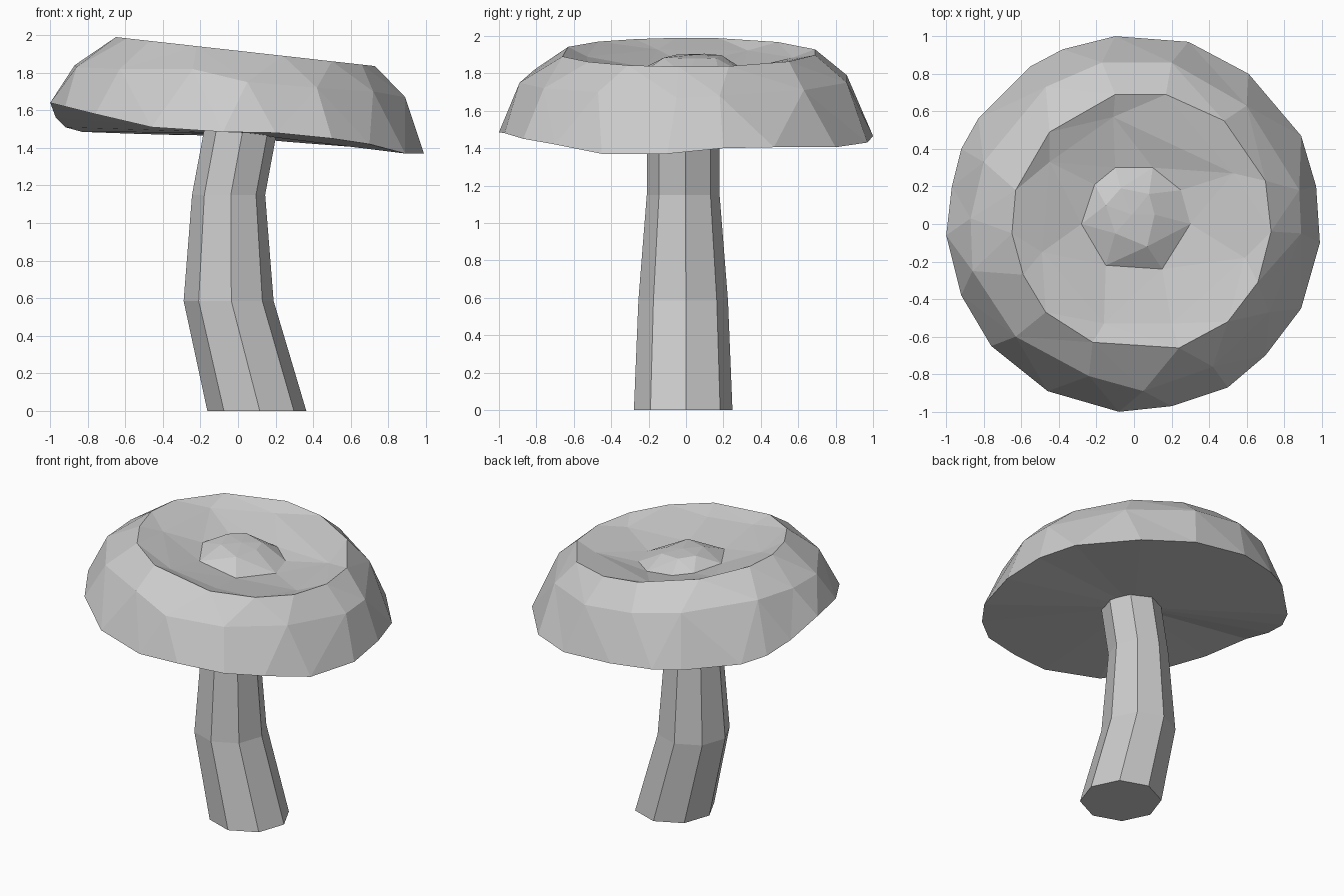
import bpy, bmesh
from math import atan2, cos, sin, pi, tau

if "Cube" in bpy.data.objects:
    bpy.data.objects.remove(bpy.data.objects["Cube"], do_unlink=True)

material = bpy.data.materials.new("plain grey")
material.use_nodes = True
GREY = (0.6, 0.6, 0.6, 1)
material.diffuse_color = GREY
material.node_tree.nodes["Principled BSDF"].inputs["Base Color"].default_value = GREY


def finish(bm, name):
    bmesh.ops.recalc_face_normals(bm, faces=bm.faces[:])
    mesh = bpy.data.meshes.new(name)
    bm.to_mesh(mesh)
    bm.free()
    mesh.materials.append(material)
    obj = bpy.data.objects.new(name, mesh)
    bpy.context.collection.objects.link(obj)
    return obj


def angle(vert):
    return atan2(vert.co.y, vert.co.x) % tau


def add_ring(bm, points):
    """Add a loop of vertices, sorted anticlockwise."""
    return sorted((bm.verts.new(p) for p in points), key=angle)


def tilted(points, height, slope):
    """Lift flat points onto a plane that falls towards +x."""
    return [(x, y, height - slope * x) for x, y in points]


def zip_rings(bm, outer, inner):
    """Join two loops of any vertex count with triangles, taking the shorter diagonal."""
    i = j = 0
    n, m = len(outer), len(inner)
    while i < n or j < m:
        a, b = outer[i % n], inner[j % m]
        next_a, next_b = outer[(i + 1) % n], inner[(j + 1) % m]
        shorter = (next_a.co - b.co).length <= (next_b.co - a.co).length
        if j >= m or (i < n and shorter):
            i += 1
            bm.faces.new((a, next_a, b))
        else:
            j += 1
            bm.faces.new((a, next_b, b))


def fan(bm, ring, tip):
    centre = bm.verts.new(tip)
    for a, b in zip(ring, ring[1:] + ring[:1]):
        bm.faces.new((a, b, centre))


# Stem: bent octagonal tube, turned slightly
bm = bmesh.new()
previous = None
for x, z, radius in ((.10, 0, .264), (-.05, .585, .24), (-.05, 1.15, .195), (.015, 1.5, .195)):
    turns = [k * pi / 4 + .06 for k in range(8)]
    ring = [bm.verts.new((x + radius * cos(t), radius * sin(t) - .015, z)) for t in turns]
    if previous:
        for k in range(8):
            n = (k + 1) % 8
            bm.faces.new((previous[k], previous[n], ring[n], ring[k]))
    else:
        bm.faces.new(ring)
    previous = ring
bm.faces.new(previous)
finish(bm, "stem")

# Cap: uneven rim, rounded shoulder, tilted lip, shallow hollow and central bump
rim = [(.99, -.1, 1.37), (.97, .2, 1.4), (.89, .47, 1.405), (.61, .8, 1.405),
       (.29, .97, 1.43), (-.1, 1, 1.465), (-.38, .93, 1.47), (-.55, .84, 1.475),
       (-.83, .56, 1.485), (-.92, .4, 1.51), (-.97, .2, 1.56), (-1, -.06, 1.64),
       (-.92, -.38, 1.62), (-.76, -.65, 1.58), (-.46, -.89, 1.51), (-.08, -1, 1.485),
       (.2, -.97, 1.48), (.5, -.87, 1.45), (.7, -.7, 1.42), (.89, -.45, 1.37)]
shoulder = [(.88, .18, 1.68), (.6, .63, 1.71), (.2, .86, 1.75), (-.17, .86, 1.79),
            (-.47, .73, 1.82), (-.8, .33, 1.85), (-.87, .03, 1.84), (-.86, -.25, 1.83),
            (-.63, -.6, 1.82), (-.24, -.81, 1.82), (.05, -.89, 1.75), (.42, -.76, 1.72),
            (.72, -.47, 1.7), (.89, -.05, 1.67)]
lip = [(-.1, .69), (.17, .69), (.48, .55), (.7, .23), (.73, -.04), (.66, -.31), (.5, -.52),
       (.24, -.66), (-.22, -.63), (-.47, -.47), (-.59, -.27), (-.65, -.05), (-.63, .18), (-.45, .49)]
hollow = [(-.11, .57), (.53, .27), (.59, -.18), (.2, -.53), (-.16, -.53), (-.49, -.15), (-.45, .33)]
bump_foot = [(-.1, .3), (.1, .3), (.25, .18), (.3, 0), (.15, -.24), (-.15, -.22), (-.28, 0), (-.21, .21)]
bump_top = [(-.07, .19), (.08, .16), (.11, .05), (.07, -.12), (-.1, -.05), (-.15, .1)]

bm = bmesh.new()
rings = [add_ring(bm, rim), add_ring(bm, shoulder)]
for points, height, slope in ((lip, 1.917, .112), (hollow, 1.872, .112),
                              (bump_foot, 1.815, .112), (bump_top, 1.89, .1)):
    rings.append(add_ring(bm, tilted(points, height, slope)))
for outer, inner in zip(rings, rings[1:]):
    zip_rings(bm, outer, inner)
fan(bm, rings[-1], (-.01, .05, 1.9))
fan(bm, rings[0], (0, 0, 1.48))
finish(bm, "cap")
